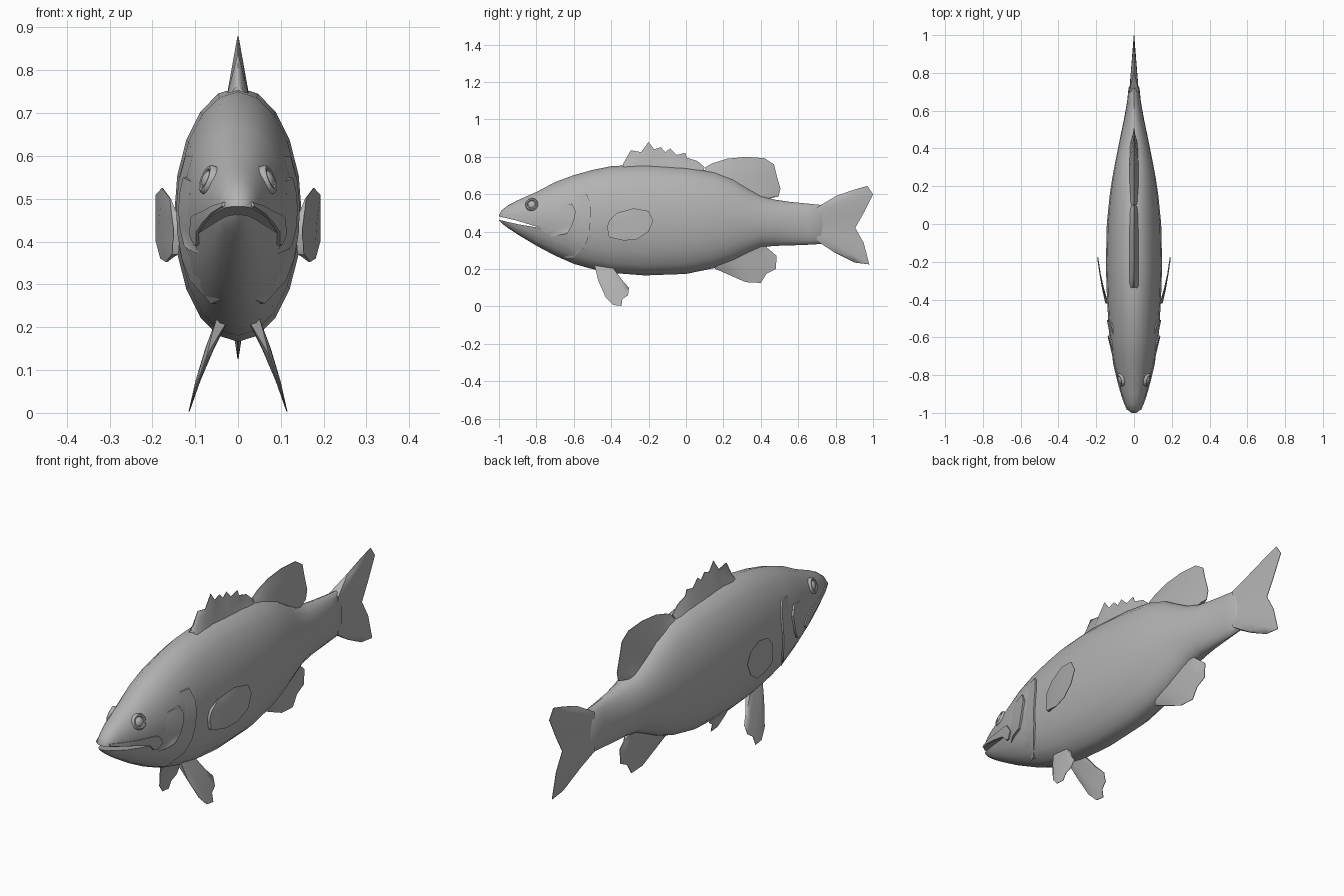
import bpy, bmesh, math
from mathutils import Vector

if "Cube" in bpy.data.objects:
    bpy.data.objects.remove(bpy.data.objects["Cube"])

grey = bpy.data.materials.new("soft_grey")
grey.diffuse_color = (0.45, 0.45, 0.45, 1)
grey.use_nodes = True
grey.node_tree.nodes["Principled BSDF"].inputs["Base Color"].default_value = grey.diffuse_color

# Body stations: y, top z, bottom z, half width
STATIONS = [(-1.0, .488, .462, .014), (-.985, .515, .445, .032), (-.95, .542, .418, .048),
            (-.9, .568, .385, .066), (-.8, .612, .325, .092), (-.7, .665, .272, .115),
            (-.6, .702, .228, .130), (-.5, .730, .200, .137), (-.4, .750, .180, .143),
            (-.22, .760, .166, .149), (0, .745, .174, .144), (.15, .722, .205, .129),
            (.25, .685, .242, .114), (.33, .635, .282, .099), (.4, .595, .315, .085),
            (.47, .572, .324, .071), (.55, .560, .326, .054), (.65, .550, .330, .036),
            (.72, .543, .334, .029), (.735, .520, .355, .018)]


def section(y):
    for a, b in zip(STATIONS, STATIONS[1:]):
        if y <= b[0]:
            t = max(0, (y - a[0]) / (b[0] - a[0]))
            return [p + (q - p) * t for p, q in zip(a[1:], b[1:])]
    return STATIONS[-1][1:]


def skin_x(y, z):
    """Half width of the body at a side position."""
    top, bottom, w = section(y)
    s = (z - (top + bottom) / 2) / ((top - bottom) / 2)
    return w * math.sqrt(max(0.0, 1 - s * s))


def finish(name, bm, angle=35):
    bmesh.ops.recalc_face_normals(bm, faces=bm.faces)
    me = bpy.data.meshes.new(name)
    bm.to_mesh(me)
    bm.free()
    me.materials.append(grey)
    ob = bpy.data.objects.new(name, me)
    bpy.context.collection.objects.link(ob)
    smooth(ob, angle)
    return ob


def smooth(ob, angle=35):
    for p in ob.data.polygons:
        p.use_smooth = True
    ob.data.set_sharp_from_angle(angle=math.radians(angle))


def loft(rings):
    """Closed tube through rings of points, capped at both ends."""
    bm = bmesh.new()
    vs = [[bm.verts.new(p) for p in r] for r in rings]
    n = len(vs[0])
    for a, b in zip(vs, vs[1:]):
        for i in range(n):
            j = (i + 1) % n
            bm.faces.new((a[i], a[j], b[j], b[i]))
    bm.faces.new(vs[0])
    bm.faces.new(vs[-1][::-1])
    return bm


def fin(name, pairs, thick, bend=None):
    """Fin fanned from base to tip points (y, z), thinning toward the tip."""
    rings = []
    for by, bz, ty, tz in pairs:
        right, left = [], []
        for t in (0, .33, .67, 1):
            y, z = by + (ty - by) * t, bz + (tz - bz) * t
            x = bend(y, z) if bend else 0
            h = thick * (1 - t) + .0012
            right.append((x + h, y, z))
            left.append((x - h, y, z))
        rings.append(right + left[::-1])
    return finish(name, loft(rings), 50)


def plate(name, pairs, lift_a, lift_b, side, n=6):
    """Raised skin plate spanning pairs of side points (y, z)."""
    bm = bmesh.new()
    rows = []
    for ay, az, by, bz in pairs:
        row = []
        for i in range(n + 1):
            t = i / n
            y, z = ay + (by - ay) * t, az + (bz - az) * t
            x = skin_x(y, z) + lift_a + (lift_b - lift_a) * t
            row.append((x, y, z))
        rows.append(row)
    inner = [[(p[0] - .016, p[1], p[2]) for p in r] for r in rows]
    bm.free()
    bm = loft([r + q[::-1] for r, q in zip(rows, inner)])
    for v in bm.verts:
        v.co.x *= side
    return finish(name, bm)


# Body
SIDES = 20
rings = []
for y, top, bottom, w in STATIONS:
    c, h = (top + bottom) / 2, (top - bottom) / 2
    rings.append([(w * math.cos(2 * math.pi * i / SIDES), y,
                   c + h * math.sin(2 * math.pi * i / SIDES)) for i in range(SIDES)])
body = finish("body", loft(rings))

# Mouth slit, carved with a thin wedge
wedge = [(-1.03, .489), (-.9, .458), (-.77, .418), (-.9, .440), (-1.03, .470)]
cutter = finish("mouth_cutter", loft([[(x, y, z) for y, z in wedge] for x in (-.2, .2)]))
cutter.hide_render = True
cutter.hide_viewport = True
mod = body.modifiers.new("mouth", 'BOOLEAN')
mod.operation = 'DIFFERENCE'
mod.solver = 'EXACT'
mod.object = cutter
bpy.context.view_layer.objects.active = body
bpy.ops.object.modifier_apply(modifier="mouth")
bpy.data.objects.remove(cutter)
smooth(body)

# Median fins: base y, base z, tip y, tip z
fin("spiny_dorsal_fin", [(-.34, .735, -.335, .765), (-.31, .74, -.295, .835), (-.27, .74, -.24, .825),
    (-.23, .74, -.2, .88), (-.2, .74, -.17, .84), (-.17, .74, -.135, .852), (-.14, .74, -.11, .825),
    (-.11, .735, -.085, .845), (-.08, .735, -.05, .81), (-.04, .73, -.005, .822),
    (0, .725, .005, .795), (.04, .72, .06, .778), (.09, .71, .1, .745)], .025)
fin("soft_dorsal_fin", [(.1, .71, .105, .745), (.14, .70, .14, .765), (.18, .69, .22, .79),
    (.22, .675, .32, .80), (.27, .65, .42, .793), (.31, .62, .47, .76), (.34, .60, .485, .70),
    (.37, .585, .505, .63), (.40, .575, .495, .588), (.42, .565, .45, .582)], .024)
fin("anal_fin", [(.15, .225, .155, .202), (.2, .24, .25, .16), (.24, .26, .32, .13), (.28, .28, .40, .126),
    (.31, .295, .43, .175), (.34, .31, .48, .20), (.37, .325, .485, .27), (.41, .335, .45, .30)], .022)
fin("tail_fin", [(.70, .53, .80, .59), (.70, .52, .90, .625), (.70, .50, .97, .645), (.70, .48, 1.0, .60),
    (.70, .46, .95, .50), (.70, .44, .905, .42), (.70, .42, .95, .34), (.70, .39, .98, .225),
    (.70, .37, .90, .235), (.70, .35, .80, .285)], .024)

for side, label in ((1, "right"), (-1, "left")):
    # Pectoral fins sweep out and back
    fin(label + "_pectoral_fin", [(-.41, .37, -.33, .352), (-.415, .38, -.26, .36), (-.415, .395, -.2, .40),
        (-.42, .41, -.175, .46), (-.42, .43, -.2, .51), (-.415, .445, -.28, .525), (-.41, .46, -.37, .50)],
        .006, lambda y, z: side * (.143 + .048 * max(0, min(1, (y + .42) / .22)) ** .8))
    # Pelvic fins splay downward
    fin(label + "_pelvic_fin", [(-.49, .225, -.47, .14), (-.48, .225, -.43, .05), (-.47, .225, -.39, .008),
        (-.455, .225, -.345, .003), (-.44, .225, -.34, .04), (-.43, .22, -.31, .06),
        (-.42, .22, -.305, .10), (-.40, .22, -.34, .14)],
        .014, lambda y, z: side * (.115 - .25 * z - .5 * max(0, z) ** 2))
    # Upper jaw plate
    plate(label + "_upper_jaw", [(-.985, .482, -.985, .492), (-.93, .468, -.93, .484), (-.86, .448, -.86, .472),
          (-.78, .422, -.77, .462), (-.755, .395, -.735, .455), (-.735, .390, -.708, .415)],
          .006, .005, side, 3)
    # Cheek and gill covers, raised at the rear edge
    plate(label + "_cheek_cover", [(-.73, .37, -.69, .38), (-.72, .39, -.635, .39), (-.71, .43, -.61, .43),
          (-.70, .47, -.597, .47), (-.69, .51, -.59, .51), (-.68, .54, -.61, .55)], -.001, .009, side)
    plate(label + "_gill_cover", [(-.66, .265, -.61, .255), (-.64, .31, -.55, .31), (-.62, .36, -.525, .36),
          (-.60, .42, -.515, .42), (-.58, .48, -.507, .48), (-.58, .54, -.507, .54),
          (-.60, .60, -.53, .60)], -.002, .008, side)
    # Eye: rim ring lofted around a domed eyeball, facing out and slightly forward
    ex = skin_x(-.825, .545)
    normal = Vector((side, -.3, .4)).normalized()
    rot = normal.to_track_quat('Z', 'Y').to_matrix()
    profile = [(.036, -.014), (.035, .004), (.030, .009), (.024, .008), (.021, .003),
               (.018, .008), (.010, .012), (.001, .013)]
    centre = Vector((side * ex, -.825, .545))
    finish(label + "_eye", loft([[centre + rot @ Vector((r * math.cos(k * math.pi / 10),
           r * math.sin(k * math.pi / 10), h)) for k in range(20)] for r, h in profile]), 45)
